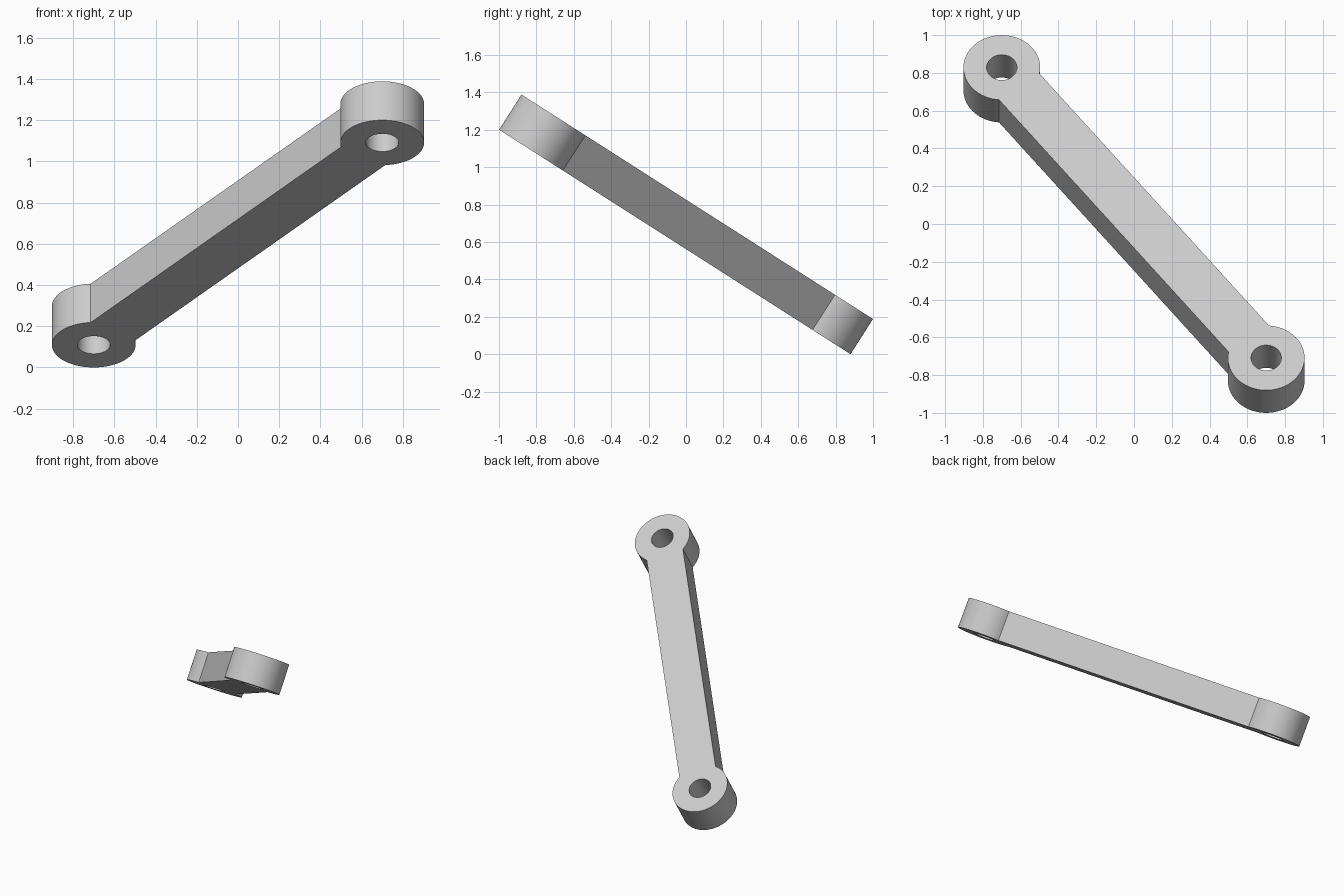
import bpy, bmesh
from math import asin, atan2, cos, sin, pi, radians
from mathutils import Matrix, Vector

cube = bpy.data.objects.get("Cube")
if cube:
    bpy.data.objects.remove(cube)

# Link dimensions in its own plane
EYE_X, EYE_Y = 0.70, 0.912      # eye centre offsets
EYE_R, HOLE_R = 0.203, 0.08     # outer and bore radii
HALF_WIDTH = 0.135              # half width of the bar
THICK = 0.223
TILT = radians(-32.56)

grey = bpy.data.materials.new("light_grey")
grey.use_nodes = True
colour = (0.6, 0.6, 0.6, 1)
grey.diffuse_color = colour
grey.node_tree.nodes["Principled BSDF"].inputs["Base Color"].default_value = colour


def arc(centre, radius, start, sweep, count):
    """Points along an arc, leaving out the last one."""
    return [centre + radius * Vector((cos(start + sweep * i / count),
                                      sin(start + sweep * i / count), 0))
            for i in range(count)]


def add_loop(bm, points):
    verts = [bm.verts.new(p) for p in points]
    return [bm.edges.new((verts[i - 1], verts[i])) for i in range(len(verts))]


bm = bmesh.new()
upper = Vector((EYE_X, -EYE_Y, 0))
lower = -upper
heading = atan2(upper.y, upper.x)
gap = asin(HALF_WIDTH / EYE_R)

# Outline: two round eyes joined by the straight bar, with a bore in each
outline, bores = [], []
for centre, away in ((upper, heading), (lower, heading + pi)):
    sweep = 2 * (pi - gap)
    count = 72
    outline += arc(centre, EYE_R, away - sweep / 2, sweep * (count + 1) / count, count + 1)
    bores.append(arc(centre, HOLE_R, 0, 2 * pi, 64))
edges = add_loop(bm, outline)
for bore in bores:
    edges += add_loop(bm, bore)
bmesh.ops.triangle_fill(bm, use_beauty=True, use_dissolve=False,
                        edges=edges, normal=(0, 0, 1))

# Thicken, tilt and set down on the ground
bm.transform(Matrix.Translation((0, 0, -THICK / 2)))
extruded = bmesh.ops.extrude_face_region(bm, geom=bm.faces[:])["geom"]
bmesh.ops.translate(bm, vec=(0, 0, THICK),
                    verts=[g for g in extruded if isinstance(g, bmesh.types.BMVert)])
bmesh.ops.recalc_face_normals(bm, faces=bm.faces[:])
bm.transform(Matrix.Rotation(TILT, 4, 'X'))
bm.transform(Matrix.Translation((0, 0, -min(v.co.z for v in bm.verts))))

mesh = bpy.data.meshes.new("link_arm")
bm.to_mesh(mesh)
bm.free()
mesh.materials.append(grey)
link_arm = bpy.data.objects.new("link_arm", mesh)
bpy.context.collection.objects.link(link_arm)

# Round surfaces smooth, rims sharp
bpy.ops.object.select_all(action='DESELECT')
link_arm.select_set(True)
bpy.context.view_layer.objects.active = link_arm
bpy.ops.object.shade_smooth_by_angle(angle=radians(30))
